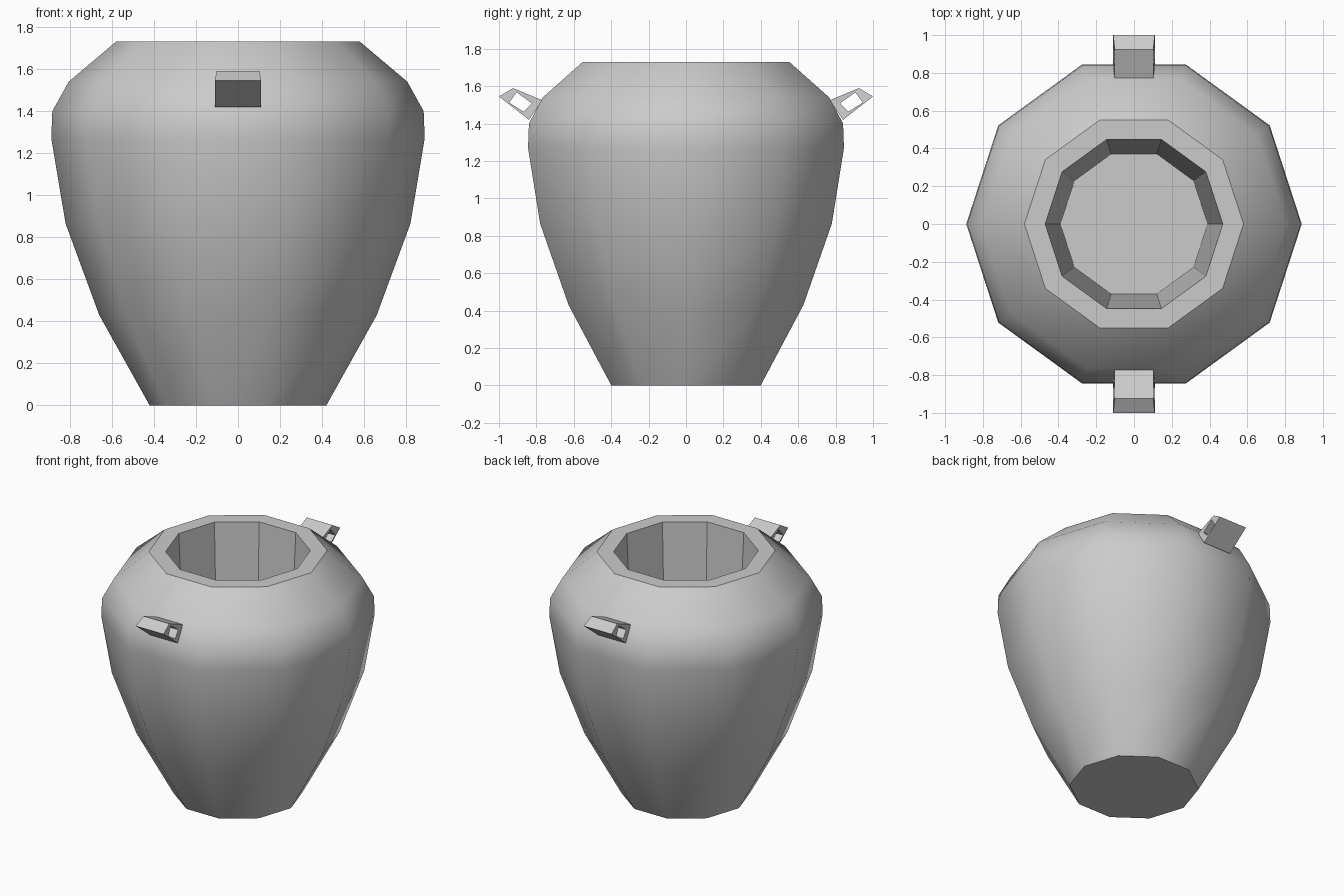
import bpy
from math import cos, sin, pi

if "Cube" in bpy.data.objects:
    bpy.data.objects.remove(bpy.data.objects["Cube"])

SIDES = 10


def make(name, verts, faces, smooth_count=0):
    mesh = bpy.data.meshes.new(name)
    mesh.from_pydata(verts, [], faces)
    for i, p in enumerate(mesh.polygons):
        p.use_smooth = i < smooth_count
    mesh.update()
    ob = bpy.data.objects.new(name, mesh)
    bpy.context.collection.objects.link(ob)
    return ob


# Pot: ten-sided lathe, up the outside, over the rim, down to the inner floor
profile = [(0.42, 0), (0.66, 0.43), (0.82, 0.865), (0.888, 1.27), (0.883, 1.40),
           (0.805, 1.54), (0.58, 1.73), (0.47, 1.73), (0.39, 0.10)]
verts = [(r * cos(2 * pi * i / SIDES), r * sin(2 * pi * i / SIDES), z)
         for r, z in profile for i in range(SIDES)]
faces = []
for k in range(len(profile) - 1):
    for i in range(SIDES):
        a, b = k * SIDES + i, k * SIDES + (i + 1) % SIDES
        faces.append((a, b, b + SIDES, a + SIDES))
last = (len(profile) - 1) * SIDES
faces.append(tuple(reversed(range(SIDES))))           # underside
faces.append(tuple(range(last, last + SIDES)))        # inner floor
make("pot_body", verts, faces, smooth_count=6 * SIDES)

# Lug handles: four-sided loops in the y-z plane, mirrored front and back
outer = [(0.84, 1.42), (1.0, 1.545), (0.925, 1.59), (0.77, 1.525)]
inner = [(0.868, 1.463), (0.945, 1.512), (0.905, 1.567), (0.824, 1.508)]
half = [0.11, 0.11, 0.102, 0.102]


def lug(name, s):
    v = [(x * h, s * y, z) for x in (-1, 1) for loop in (outer, inner)
         for (y, z), h in zip(loop, half)]
    f = []
    for i in range(4):
        j = (i + 1) % 4
        f += [(i, 4 + i, 4 + j, j), (8 + i, 8 + j, 12 + j, 12 + i),
              (i, j, 8 + j, 8 + i), (4 + i, 12 + i, 12 + j, 4 + j)]
    if s > 0:
        f = [q[::-1] for q in f]
    if s < 0:
        f = [q for q in f]
    ob = make(name, v, f)
    # consistent outward normals
    import bmesh
    bm = bmesh.new()
    bm.from_mesh(ob.data)
    bmesh.ops.recalc_face_normals(bm, faces=bm.faces)
    bm.to_mesh(ob.data)
    bm.free()


lug("front_handle", -1)
lug("back_handle", 1)
